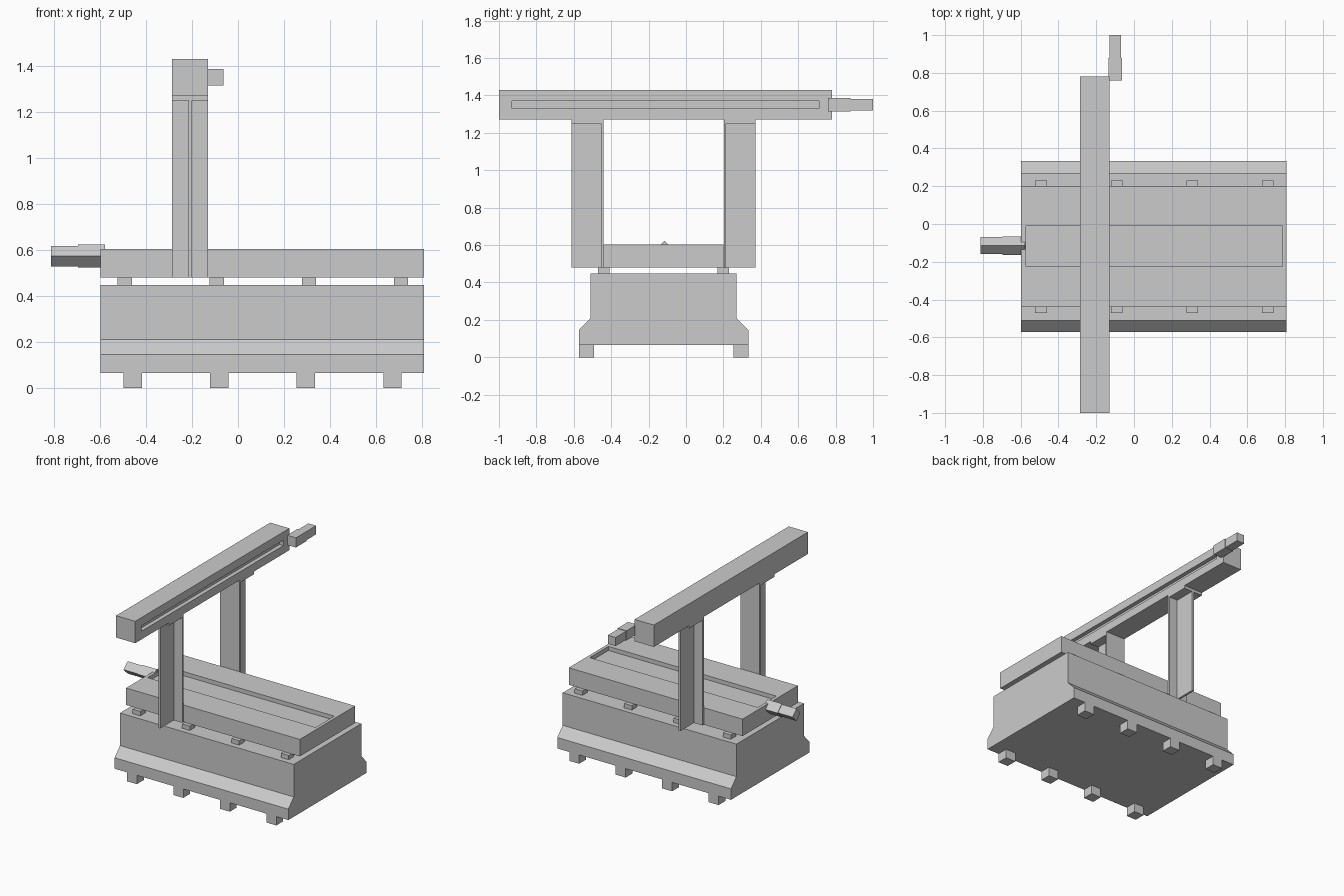
import bpy, bmesh, math

if "Cube" in bpy.data.objects:
    bpy.data.objects.remove(bpy.data.objects["Cube"])


def finish(name, bm):
    bmesh.ops.recalc_face_normals(bm, faces=bm.faces)
    mesh = bpy.data.meshes.new(name)
    bm.to_mesh(mesh)
    bm.free()
    ob = bpy.data.objects.new(name, mesh)
    bpy.context.collection.objects.link(ob)
    return ob


def box(name, x, y, z):
    """Box from (min, max) ranges."""
    bm = bmesh.new()
    bmesh.ops.create_cube(bm, size=1)
    for v in bm.verts:
        v.co = [r[0] if c < 0 else r[1] for c, r in zip(v.co, (x, y, z))]
    return finish(name, bm)


def prism(name, points, axis, lo, hi):
    """Extrude a closed outline along x (outline in y,z) or z (outline in x,y)."""
    bm = bmesh.new()
    place = (lambda a, b: (lo, a, b)) if axis == 'x' else (lambda a, b: (a, b, lo))
    face = bm.faces.new([bm.verts.new(place(a, b)) for a, b in points])
    new = bmesh.ops.extrude_face_region(bm, geom=[face])['geom']
    d = hi - lo
    bmesh.ops.translate(bm, verts=[g for g in new if isinstance(g, bmesh.types.BMVert)],
                        vec=(d, 0, 0) if axis == 'x' else (0, 0, d))
    return finish(name, bm)


def cut(ob, x, y, z):
    """Carve a box-shaped pocket, then drop the cutter."""
    cutter = box("pocket_cutter", x, y, z)
    cutter.hide_render = True
    mod = ob.modifiers.new("pocket", 'BOOLEAN')
    mod.operation, mod.solver, mod.object = 'DIFFERENCE', 'EXACT', cutter
    bpy.context.view_layer.objects.active = ob
    bpy.ops.object.modifier_apply(modifier=mod.name)
    bpy.data.objects.remove(cutter)


X0, X1 = -0.597, 0.808      # length of base and bed
CY = -0.12                  # mid plane of base, bed and columns
PX = (-0.286, -0.131)       # portal width

# Base with flared foot
half = [(0.453, 0.065), (0.453, 0.145), (0.39, 0.21), (0.39, 0.448)]
outline = [(CY + a, b) for a, b in half] + [(CY - a, b) for a, b in reversed(half)]
prism("base", outline, 'x', X0, X1)

# Bed with long pocket
bed = box("bed", (X0, X1), (-0.44, 0.20), (0.48, 0.604))
cut(bed, (-0.573, 0.785), (-0.225, -0.01), (0.574, 0.7))

# Feet and bed spacers, four per side
for side, s in (("front", -1), ("back", 1)):
    for i in range(4):
        fx = -0.457 + 0.376 * i
        ys = sorted((CY + s * 0.373, CY + s * 0.453))
        box(f"{side}_foot_{i + 1}", (fx - 0.04, fx + 0.04), ys, (0, 0.065))
        px = -0.492 + 0.4 * i
        ys = sorted((CY + s * 0.288, CY + s * 0.35))
        box(f"{side}_spacer_{i + 1}", (px - 0.031, px + 0.031), ys, (0.448, 0.48))

    # T-section column and its cap plate
    tee = [(PX[0], 0.322), (PX[1], 0.322), (PX[1], 0.335), (-0.2, 0.335),
           (-0.2, 0.492), (-0.215, 0.492), (-0.215, 0.335), (PX[0], 0.335)]
    prism(f"{side}_column", [(x, CY + s * y) for x, y in tee], 'z', 0.48, 1.25)
    box(f"{side}_column_cap", PX, sorted((CY + s * 0.322, CY + s * 0.492)), (1.25, 1.27))

# Cross beam with slot on its right face
beam = box("cross_beam", PX, (-1.0, 0.78), (1.27, 1.43))
cut(beam, (PX[1] - 0.03, 0), (-0.93, 0.71), (1.33, 1.37))

# Beam motor: housing and slimmer rear
box("beam_motor_housing", (-0.135, -0.064), (0.76, 0.88), (1.315, 1.386))
box("beam_motor_rear", (-0.131, -0.068), (0.88, 1.0), (1.319, 1.382))


# Bed motor: same layout, turned on its corner
def diamond(r):
    return [(-0.115 + r * math.cos(a * math.pi / 2), 0.573 + r * math.sin(a * math.pi / 2))
            for a in range(4)]


prism("bed_motor_housing", diamond(0.05), 'x', -0.695, X0 + 0.02)
prism("bed_motor_rear", diamond(0.045), 'x', -0.813, -0.695)
